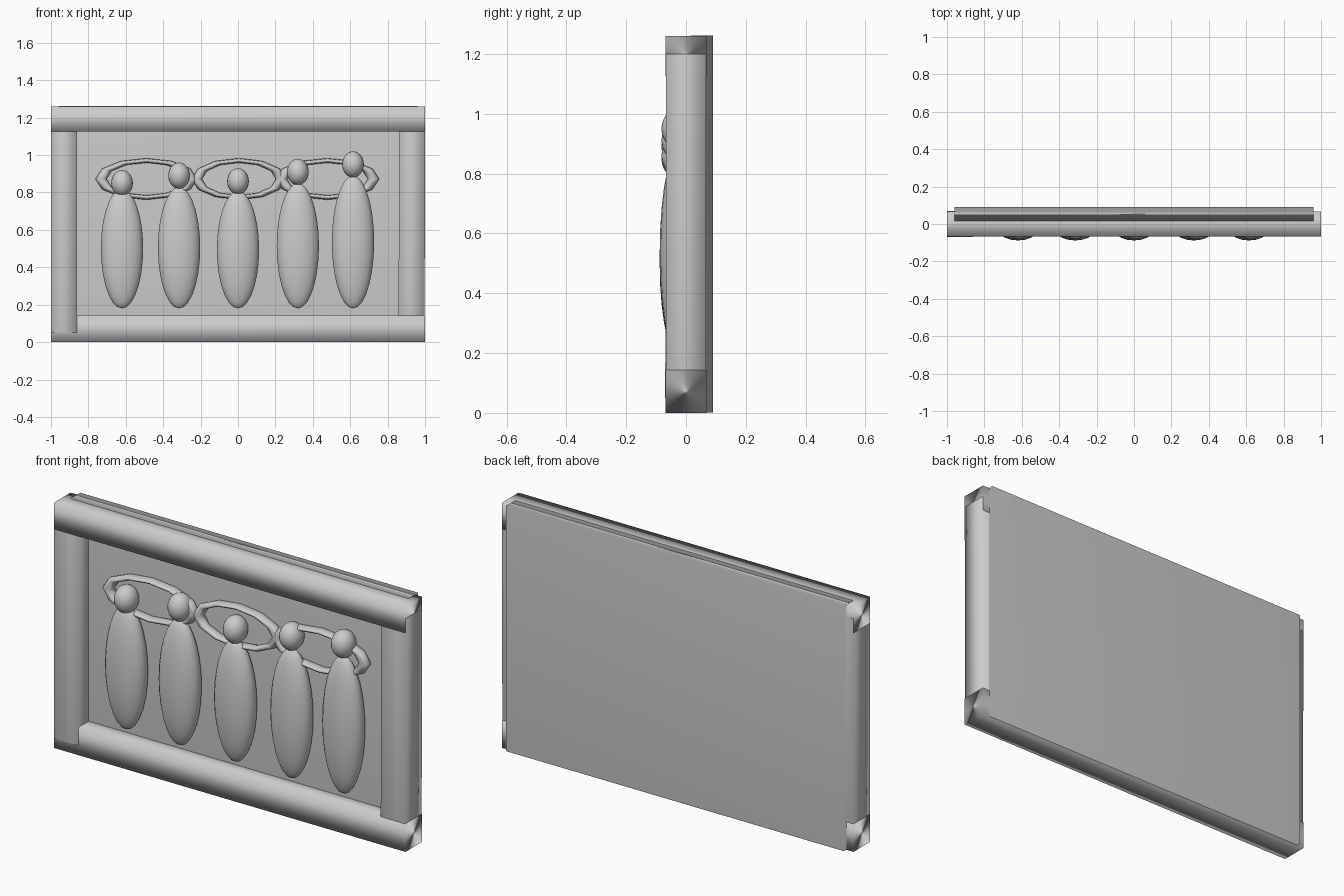
import bpy
import math

if "Cube" in bpy.data.objects:
    bpy.data.objects.remove(bpy.data.objects["Cube"], do_unlink=True)

# One plain stone colour
stone = bpy.data.materials.new("stone_grey")
stone.use_nodes = True
stone.diffuse_color = (0.6, 0.6, 0.6, 1)
stone.node_tree.nodes["Principled BSDF"].inputs["Base Color"].default_value = (0.6, 0.6, 0.6, 1)


def finish(name):
    ob = bpy.context.object
    ob.name = name
    ob.data.materials.append(stone)
    bpy.ops.object.shade_smooth()
    return ob


def box(name, lo, hi, rotation=(0, 0, 0)):
    centre = [(a + b) / 2 for a, b in zip(lo, hi)]
    bpy.ops.mesh.primitive_cube_add(size=1, location=centre, rotation=rotation)
    bpy.context.object.scale = [b - a for a, b in zip(lo, hi)]
    return finish(name)


def ellipsoid(name, centre, radii):
    bpy.ops.mesh.primitive_uv_sphere_add(segments=20, ring_count=14, location=centre)
    bpy.context.object.scale = radii
    return finish(name)


# Back panel and the four frame members; the stiles lean very slightly
F = 0.068
box("back_panel", (-0.96, 0.015, 0.002), (0.96, 0.09, 1.262))
box("top_rail", (-1, -F, 1.125), (1, F, 1.26))
box("bottom_rail", (-1, -F, 0), (1, F, 0.143))
box("right_stile", (-0.999, -F, 0.05), (-0.86, F, 1.2), (-0.003, 0, 0))
box("left_stile", (0.86, -F + 0.001, 0.05), (0.999, F - 0.001, 1.2), (0, 0.003, 0))

# Row of figures: x position, body top, head centre height
figures = [(-0.62, 0.82, 0.85), (-0.315, 0.83, 0.89), (0, 0.81, 0.86),
           (0.32, 0.85, 0.91), (0.615, 0.89, 0.95)]
BASE = 0.18
for i, (x, top, head) in enumerate(figures, 1):
    ellipsoid(f"figure_body_{i}", (x, -0.02, (BASE + top) / 2), (0.113, 0.068, (top - BASE) / 2))
    ellipsoid(f"figure_head_{i}", (x, -0.02, head), (0.058, 0.062, 0.07))

# Chain of oval links behind the heads
for i, (x, half) in enumerate([(-0.49, 0.27), (0.005, 0.25), (0.478, 0.275)], 1):
    bpy.ops.mesh.primitive_torus_add(
        major_segments=12, minor_segments=8, major_radius=0.9, minor_radius=0.11,
        location=(x, -0.005, 0.872), rotation=(math.pi / 2, 0, 0))
    bpy.context.object.scale = (half, 0.11, 0.24)
    finish(f"oval_link_{i}")
